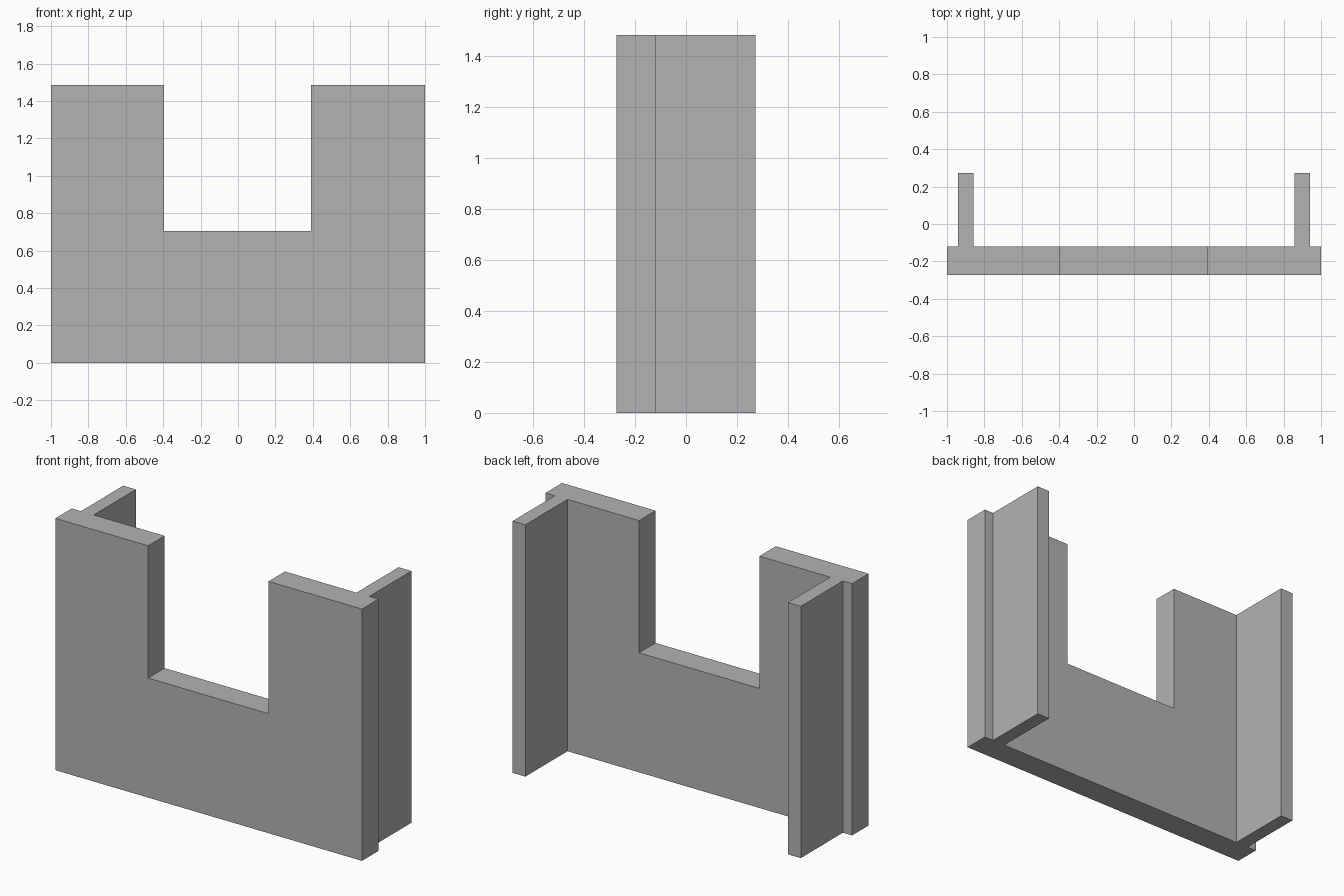
import bpy
import bmesh

cube = bpy.data.objects.get("Cube")
if cube:
    bpy.data.objects.remove(cube, do_unlink=True)

# Main dimensions
HEIGHT = 1.485
FRONT, PANEL_BACK, RIB_BACK = -0.273, -0.12, 0.273
NOTCH_LEFT, NOTCH_RIGHT, NOTCH_FLOOR = 0.39, -0.395, 0.705
RIB_INNER, RIB_OUTER = 0.857, 0.94

grey = bpy.data.materials.new("plain grey")
grey.use_nodes = True
color = (0.45, 0.45, 0.45, 1)
grey.diffuse_color = color
grey.node_tree.nodes["Principled BSDF"].inputs["Base Color"].default_value = color


def extrude_profile(name, points, offset):
    """Make a closed solid by extruding a flat outline along an offset."""
    bm = bmesh.new()
    face = bm.faces.new([bm.verts.new(p) for p in points])
    result = bmesh.ops.extrude_face_region(bm, geom=[face], use_keep_orig=True)
    moved = [g for g in result["geom"] if isinstance(g, bmesh.types.BMVert)]
    bmesh.ops.translate(bm, verts=moved, vec=offset)
    bmesh.ops.recalc_face_normals(bm, faces=bm.faces)
    mesh = bpy.data.meshes.new(name)
    bm.to_mesh(mesh)
    bm.free()
    mesh.materials.append(grey)
    obj = bpy.data.objects.new(name, mesh)
    bpy.context.collection.objects.link(obj)
    return obj


# U-shaped front panel with the square notch
outline = [(-1, 0), (1, 0), (1, HEIGHT), (NOTCH_LEFT, HEIGHT),
           (NOTCH_LEFT, NOTCH_FLOOR), (NOTCH_RIGHT, NOTCH_FLOOR),
           (NOTCH_RIGHT, HEIGHT), (-1, HEIGHT)]
extrude_profile("front_panel", [(x, FRONT, z) for x, z in outline],
                (0, PANEL_BACK - FRONT, 0))

# Full-height ribs behind the panel, set in from its ends
for side, name in ((1, "left_rib"), (-1, "right_rib")):
    a, b = side * RIB_INNER, side * RIB_OUTER
    base = [(a, PANEL_BACK, 0), (b, PANEL_BACK, 0), (b, RIB_BACK, 0), (a, RIB_BACK, 0)]
    extrude_profile(name, base, (0, 0, HEIGHT))
